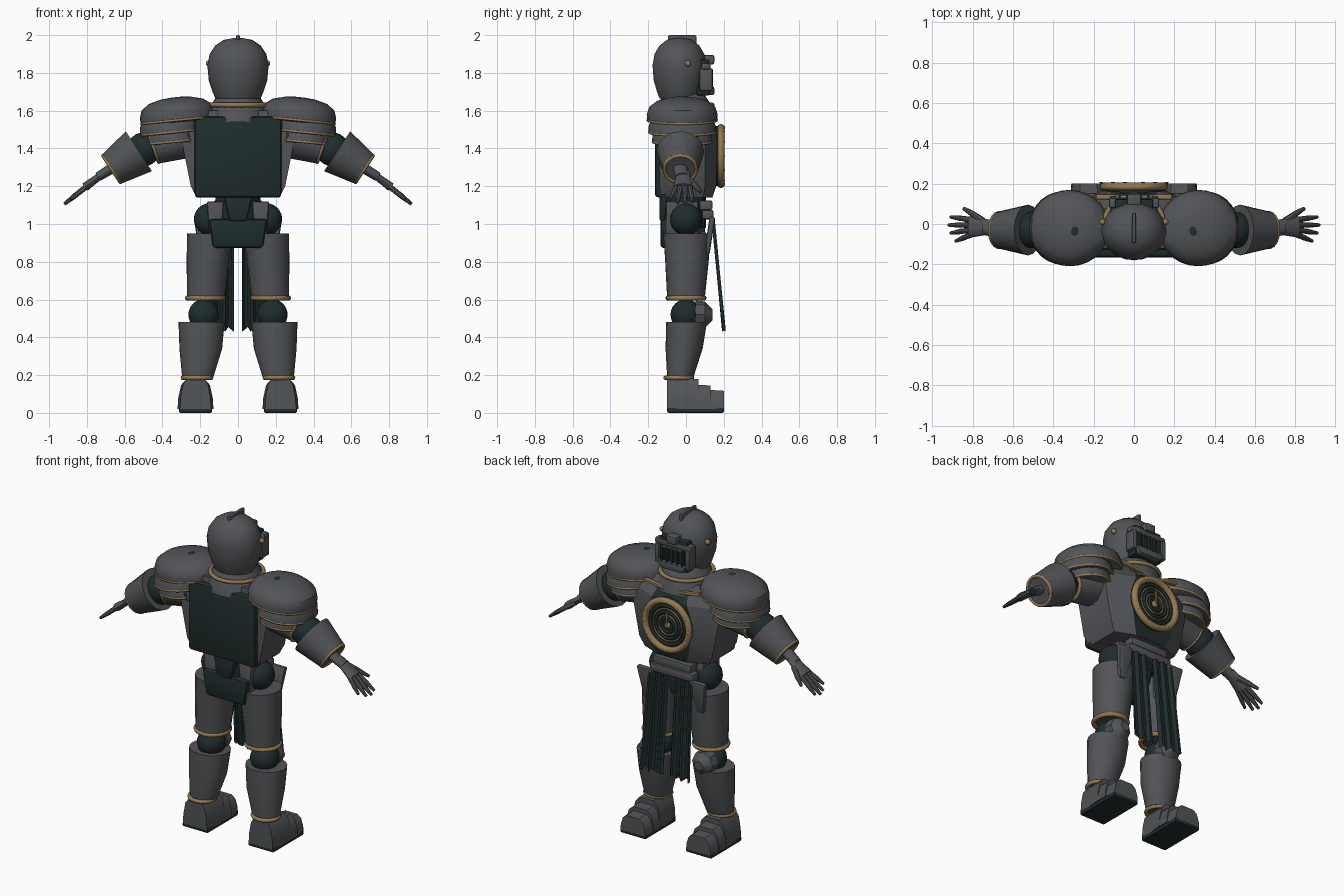
import bpy, bmesh, math
from math import sin, cos, pi, atan2
from mathutils import Vector, Matrix

if "Cube" in bpy.data.objects:
    bpy.data.objects.remove(bpy.data.objects["Cube"], do_unlink=True)


def material(name, rgb):
    m = bpy.data.materials.new(name)
    m.use_nodes = True
    m.diffuse_color = (*rgb, 1)
    m.node_tree.nodes["Principled BSDF"].inputs["Base Color"].default_value = (*rgb, 1)
    return m


STEEL = material("steel grey", (0.085, 0.088, 0.095))
DARK = material("dark green black", (0.014, 0.026, 0.026))
GOLD = material("old gold", (0.3, 0.19, 0.08))


def finish(name, bm, mat, mirror=False, rule=None, angle=35):
    """Turn a bmesh into one object, or a left and right pair."""
    bmesh.ops.recalc_face_normals(bm, faces=bm.faces)
    for side in (("left", "right") if mirror else ("",)):
        me = bpy.data.meshes.new(name)
        if side == "right":
            bmesh.ops.scale(bm, vec=(-1, 1, 1), verts=bm.verts)
            bmesh.ops.reverse_faces(bm, faces=bm.faces)
        bm.normal_update()
        bm.to_mesh(me)
        for m in (mat if isinstance(mat, tuple) else (mat,)):
            me.materials.append(m)
        if rule:
            for p in me.polygons:
                p.material_index = rule(p)
        ob = bpy.data.objects.new((side + "_" + name).strip("_"), me)
        bpy.context.collection.objects.link(ob)
        bpy.ops.object.select_all(action="DESELECT")
        ob.select_set(True)
        bpy.context.view_layer.objects.active = ob
        bpy.ops.object.shade_smooth_by_angle(angle=math.radians(angle))
    bm.free()


def loft(name, rings, mat, mirror=False, rule=None, angle=35):
    """Skin matching point rings and cap both ends."""
    bm = bmesh.new()
    rows = [[bm.verts.new(p) for p in r] for r in rings]
    n = len(rows[0])
    for a, b in zip(rows, rows[1:]):
        for i in range(n):
            bm.faces.new((a[i], a[(i + 1) % n], b[(i + 1) % n], b[i]))
    bm.faces.new(rows[0])
    bm.faces.new(rows[-1])
    finish(name, bm, mat, mirror, rule, angle)


def oval(c, rx, ry, n=20, rot=Matrix.Identity(3)):
    return [Vector(c) + rot @ Vector((rx * cos(2 * pi * i / n), ry * sin(2 * pi * i / n), 0))
            for i in range(n)]


def tilt(angle):
    return Matrix.Rotation(angle, 3, "Y")


def tube(name, a, b, ra, rb, mat, mirror=True, flat=1, n=16):
    """Tapered round bar; flat squeezes it across its thin direction."""
    d = Vector(b) - Vector(a)
    yaw = Matrix.Rotation(atan2(d.y, d.x), 3, "Z")
    rot = yaw @ tilt(atan2(Vector((d.x, d.y)).length, d.z))
    loft(name, [oval(a, ra * flat, ra, n, rot), oval(b, rb * flat, rb, n, rot)], mat, mirror)


def ring(name, c, rx, ry, r, mat, mirror=False, rot=Matrix.Identity(3), n=28):
    bm = bmesh.new()
    rows = []
    for i in range(n):
        t = 2 * pi * i / n
        rows.append([bm.verts.new(Vector(c) + rot @ Vector(
            ((rx + r * cos(k * pi / 4)) * cos(t), (ry + r * cos(k * pi / 4)) * sin(t), r * sin(k * pi / 4))))
            for k in range(8)])
    for i in range(n):
        a, b = rows[i], rows[(i + 1) % n]
        for k in range(8):
            bm.faces.new((a[k], a[(k + 1) % 8], b[(k + 1) % 8], b[k]))
    finish(name, bm, mat, mirror, angle=60)


def ball(name, c, r, mat, mirror=False, scale=(1, 1, 1)):
    bm = bmesh.new()
    bmesh.ops.create_uvsphere(bm, u_segments=18, v_segments=12, radius=r)
    bmesh.ops.transform(bm, matrix=Matrix.Translation(c) @ Matrix.Diagonal((*scale, 1)), verts=bm.verts)
    finish(name, bm, mat, mirror)


def box(name, c, size, mat, mirror=False, bevel=0.01, rot=Matrix.Identity(3), taper=1):
    """Bevelled block; taper scales the width of its lower end."""
    bm = bmesh.new()
    bmesh.ops.create_cube(bm, size=1)
    for v in bm.verts:
        if v.co.z < 0:
            v.co.x *= taper
        v.co = Vector(a * b for a, b in zip(v.co, size))
    if bevel:
        bmesh.ops.bevel(bm, geom=bm.edges[:], offset=bevel, segments=2, affect="EDGES", profile=0.5)
    bmesh.ops.transform(bm, matrix=Matrix.Translation(c) @ rot.to_4x4(), verts=bm.verts)
    finish(name, bm, mat, mirror)


# Helmet, crest and visor
profile = [(.12, 1.665), (.135, 1.70), (.155, 1.76), (.162, 1.84), (.15, 1.90), (.12, 1.945), (.075, 1.975), (.02, 1.985)]
loft("helmet", [oval((0, -.035, z), r, r * .9, 14) for r, z in profile], STEEL)
box("crest", (0, -.02, 1.965), (.022, .15, .07), STEEL, bevel=.008)
box("face_plate", (0, .09, 1.775), (.19, .07, .19), DARK)
box("brow", (0, .105, 1.835), (.25, .05, .035), STEEL)
box("brow_cap", (0, .12, 1.87), (.07, .06, .05), STEEL)
box("jaw", (0, .115, 1.705), (.2, .07, .045), STEEL, taper=.75)
box("cheek", (.105, .105, 1.765), (.03, .07, .12), STEEL, True)
for i in range(-2, 3):
    box("visor_slat", (i * .035, .133, 1.77), (.014, .02, .1), DARK, bevel=.004)
box("visor_trim", (0, .135, 1.815), (.15, .012, .008), GOLD, bevel=.002)
ball("helmet_rivet", (.155, .01, 1.85), .016, GOLD, True)

# Neck and collar
loft("neck", [oval((0, -.01, z), r, r) for z, r in ((1.54, .17), (1.62, .15), (1.69, .105))], STEEL)
ring("collar_ring", (0, -.01, 1.63), .15, .15, .012, GOLD)


# Breastplate: dark centre front, grey sides
def chest(z, hx, fx, yb, ym, yf):
    return [(-hx, yb, z), (-hx, ym, z), (-fx, yf, z), (fx, yf, z), (hx, ym, z), (hx, yb, z)]


loft("breastplate", [chest(1.14, .22, .10, -.13, .09, .14), chest(1.2, .25, .13, -.14, .10, .16),
                     chest(1.4, .29, .16, -.14, .10, .165), chest(1.5, .28, .12, -.14, .10, .16),
                     chest(1.6, .18, .08, -.12, .06, .10)],
     (STEEL, DARK), rule=lambda p: int(p.normal.y > .6 and abs(p.center.x) < .02), angle=20)
box("back_plate", (0, -.125, 1.355), (.46, .08, .43), DARK, bevel=.02)
for s in (-1, 1):
    box("collar_bar", (s * .12, .135, 1.57), (.14, .025, .018), GOLD, bevel=.004, rot=tilt(s * -.15))

# Round chest emblem of nested rings
FACE = Matrix.Rotation(pi / 2, 3, "X")
loft("emblem_disc", [oval((0, y, 1.36), .16, .16, 28, FACE) for y in (.15, .178)], DARK)
ring("emblem_rim", (0, .185, 1.36), .15, .15, .02, GOLD, rot=FACE)
for r, w, m in ((.118, .009, DARK), (.098, .005, GOLD), (.08, .009, DARK), (.06, .005, GOLD), (.042, .008, DARK)):
    ring("emblem_ring", (0, .182, 1.36), r, r, w, m, rot=FACE)
ball("emblem_boss", (0, .182, 1.36), .02, GOLD, scale=(1, .6, 1))
box("emblem_pointer", (0, .19, 1.4), (.012, .012, .08), GOLD, bevel=.003)
for i in range(12):
    t = i * pi / 6
    ball("emblem_stud", (.15 * cos(t), .198, 1.36 + .15 * sin(t)), .012, GOLD, scale=(1, .7, 1))

# Waist, belt and hips
loft("abdomen", [oval((0, -.01, z), .12, .115) for z in (.98, 1.17)], DARK)
box("belt", (0, .105, 1.1), (.26, .07, .05), STEEL)
box("belt_lower", (0, .115, 1.05), (.3, .06, .05), STEEL)
box("waist_guard", (.12, -.02, 1.03), (.09, .17, .18), STEEL, True, taper=.7)
box("back_tab", (0, -.115, 1.08), (.15, .05, .13), DARK, taper=.6)
box("pelvis_plate", (0, -.105, .95), (.31, .06, .155), DARK, bevel=.018, taper=.85)
box("crotch", (0, .0, .96), (.12, .2, .14), DARK, taper=.6)
ball("hip_ball", (.15, 0, 1.025), .085, DARK, True)
box("tasset", (.18, .125, .94), (.11, .03, .2), STEEL, True, rot=Matrix.Rotation(-.15, 3, "X"), taper=.45)
box("inner_tasset", (.085, .09, .89), (.05, .03, .14), STEEL, True, taper=.4)

# Pleated cloth strips hanging in front
bm = bmesh.new()
cols = 10
for top, depth in ((True, 0),):
    rows = []
    for z, y, spread in ((1.03, .14, .13), (.72, .17, .14), (.43, .197, .15)):
        rows.append([bm.verts.new((.022 + spread * i / cols, y + (.012 if i % 4 in (1, 2) else -.006),
                                   z + (.012 * (i % 3) if z < .5 else 0))) for i in range(cols + 1)])
    for a, b in zip(rows, rows[1:]):
        for i in range(cols):
            bm.faces.new((a[i], a[i + 1], b[i + 1], b[i]))
bmesh.ops.solidify(bm, geom=bm.faces[:], thickness=.012)
finish("cloth_strip", bm, DARK, True)

# Legs
loft("thigh_guard", [oval((.148, .005, .95), .122, .125), oval((.16, .005, .8), .112, .115),
                     oval((.17, 0, .61), .1, .1)], STEEL, True)
ring("thigh_trim", (.172, 0, .608), .095, .095, .014, GOLD, True)
ball("knee_ball", (.182, 0, .52), .082, DARK, True)
loft("kneecap", [oval((.182, y, .52), r, r, 8, FACE) for y, r in ((.05, .075), (.1, .07), (.14, .03))], STEEL, True)
loft("shin_guard", [oval((.193, .003, .48), .122, .108), oval((.197, -.01, .34), .113, .098),
                    oval((.213, -.03, .19), .083, .07)], STEEL, True)
ring("ankle_trim", (.217, -.038, .186), .075, .07, .012, GOLD, True)


# Feet: overlapping arched plates on a dark sole
def arch(y, w, h):
    return [(.225 + w * x, y, .02 + (h - .02) * z) for x, z in
            ((-1, 0), (-.97, .35), (-.8, .8), (-.5, 1), (.5, 1), (.8, .8), (.97, .35), (1, 0))]


for name, y0, y1, w0, w1, h in (("heel", -.1, .065, .082, .095, .185), ("instep", .05, .13, .094, .094, .15),
                                ("toe_cap", .12, .2, .09, .084, .122)):
    loft(name, [arch(y0, w0, h), arch(y1, w1, h - .005)], STEEL, True)
box("sole", (.225, .05, .014), (.175, .3, .028), DARK, True, bevel=.008)

# Layered shoulder guards with gold hems
TILT = tilt(.1)


def pauldron(name, c, rx, ry, steps):
    loft(name, [oval(Vector(c) + TILT @ Vector((0, 0, z)), rx * s, ry * s, 24, TILT) for s, z in steps], STEEL, True)
    ring(name + "_hem", c, rx * .97, ry * .97, .007, GOLD, True, TILT)


pauldron("shoulder_dome", (.318, -.02, 1.55), .2, .188,
         ((.9, -.01), (.99, 0), (1, .03), (.93, .07), (.72, .1), (.4, .117), (.1, .122)))
pauldron("shoulder_band", (.355, -.02, 1.485), .165, .18, ((.9, -.005), (1, 0), (.98, .04), (.85, .08)))
pauldron("shoulder_lower_band", (.345, -.02, 1.435), .145, .16, ((.9, -.005), (1, 0), (.98, .04), (.85, .08)))
ball("shoulder_boss", (.29, -.03, 1.655), .05, DARK, True, (1, 1.1, .4))

# Arms
tube("upper_arm", (.26, -.03, 1.47), (.45, -.03, 1.405), .12, .09, STEEL)
ring("upper_arm_trim", (.447, -.03, 1.406), .085, .085, .009, GOLD, True, tilt(1.9))
ball("elbow_ball", (.5, -.03, 1.395), .09, DARK, True)
tube("forearm_guard", (.525, -.03, 1.385), (.67, -.03, 1.29), .126, .092, STEEL)
ring("wrist_trim", (.669, -.03, 1.291), .085, .085, .009, GOLD, True, tilt(2.15))
tube("wrist", (.66, -.03, 1.3), (.74, -.02, 1.25), .04, .035, STEEL, flat=.7)
tube("palm", (.71, -.015, 1.27), (.81, -.015, 1.195), .036, .052, STEEL, flat=.45)

# Two-jointed fingers and thumb
for y0, y1, x1, z1 in ((-.05, -.085, .885, 1.13), (-.028, -.045, .91, 1.11), (-.005, -.005, .92, 1.105), (.02, .035, .91, 1.115)):
    a, b = Vector((.8, y0, 1.2)), Vector((x1, y1, z1))
    m = a.lerp(b, .5)
    tube("finger_base", a, m, .015, .013, STEEL, n=8)
    tube("finger_tip", m, b, .014, .008, STEEL, n=8)
tube("thumb_base", (.75, .015, 1.235), (.8, .05, 1.2), .018, .015, STEEL, n=8)
tube("thumb_tip", (.795, .047, 1.203), (.845, .078, 1.17), .016, .009, STEEL, n=8)
